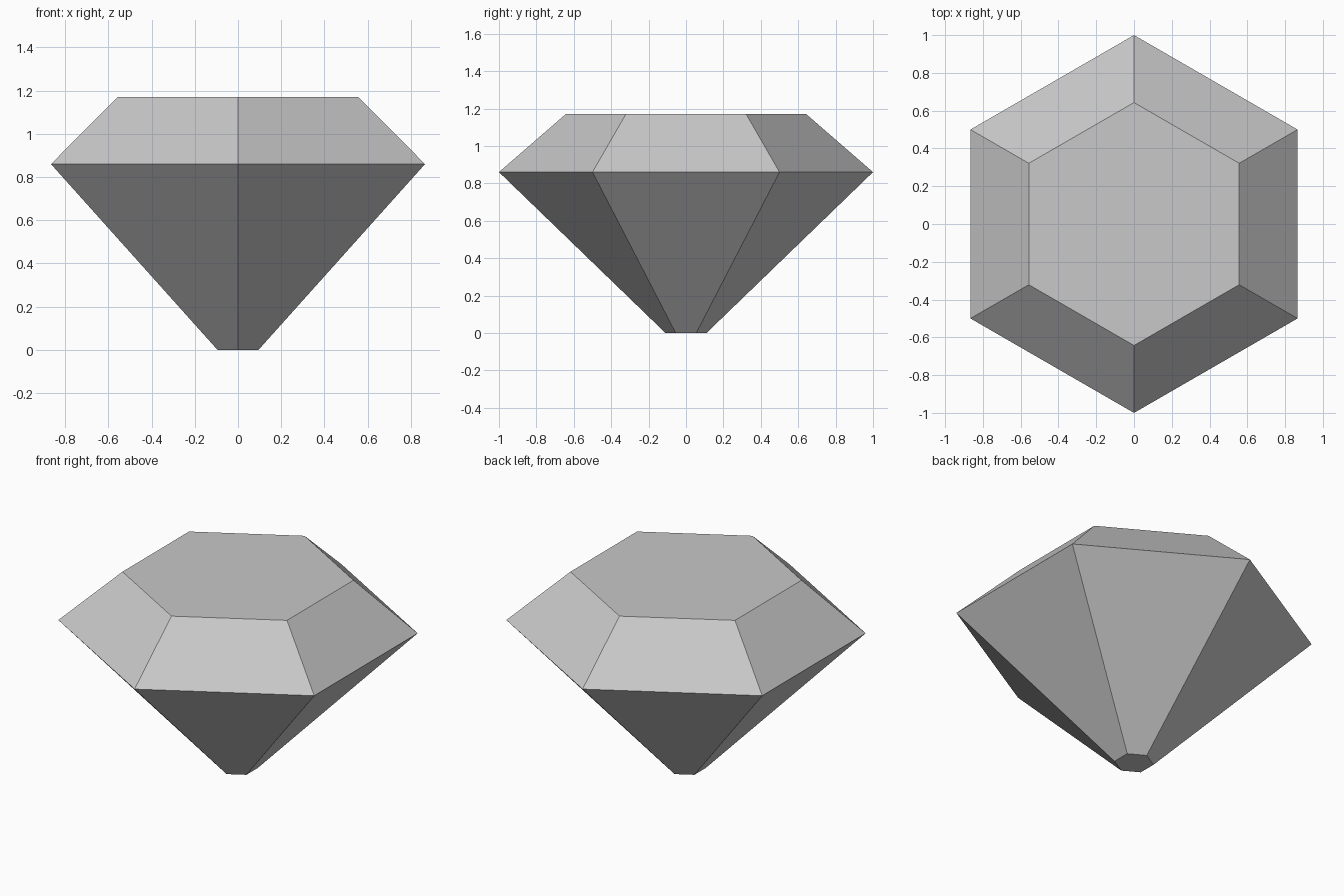
import bpy
import bmesh
from math import cos, sin, tau

cube = bpy.data.objects.get("Cube")
if cube:
    bpy.data.objects.remove(cube, do_unlink=True)

# Gem colour
grey = bpy.data.materials.new("gem_grey")
grey.use_nodes = True
colour = (0.58, 0.58, 0.58, 1)
grey.diffuse_color = colour
grey.node_tree.nodes["Principled BSDF"].inputs["Base Color"].default_value = colour

# Radius and height of the flat tip, the girdle and the table
SIDES = 6
profile = [(0.11, 0), (1, 0.86), (0.643, 1.17)]

bm = bmesh.new()


def ring(radius, z):
    """Hexagon with corners on the front and back."""
    angles = [tau * (i / SIDES + 0.25) for i in range(SIDES)]
    return [bm.verts.new((radius * cos(a), radius * sin(a), z)) for a in angles]


rings = [ring(r, z) for r, z in profile]

# Pavilion and crown facets
for low, high in zip(rings, rings[1:]):
    for i in range(SIDES):
        j = (i + 1) % SIDES
        bm.faces.new((low[i], low[j], high[j], high[i]))

# Flat tip and table
bm.faces.new(reversed(rings[0]))
bm.faces.new(rings[-1])
bmesh.ops.recalc_face_normals(bm, faces=bm.faces)

mesh = bpy.data.meshes.new("cut_gem")
bm.to_mesh(mesh)
bm.free()
mesh.materials.append(grey)
gem = bpy.data.objects.new("cut_gem", mesh)
bpy.context.collection.objects.link(gem)
